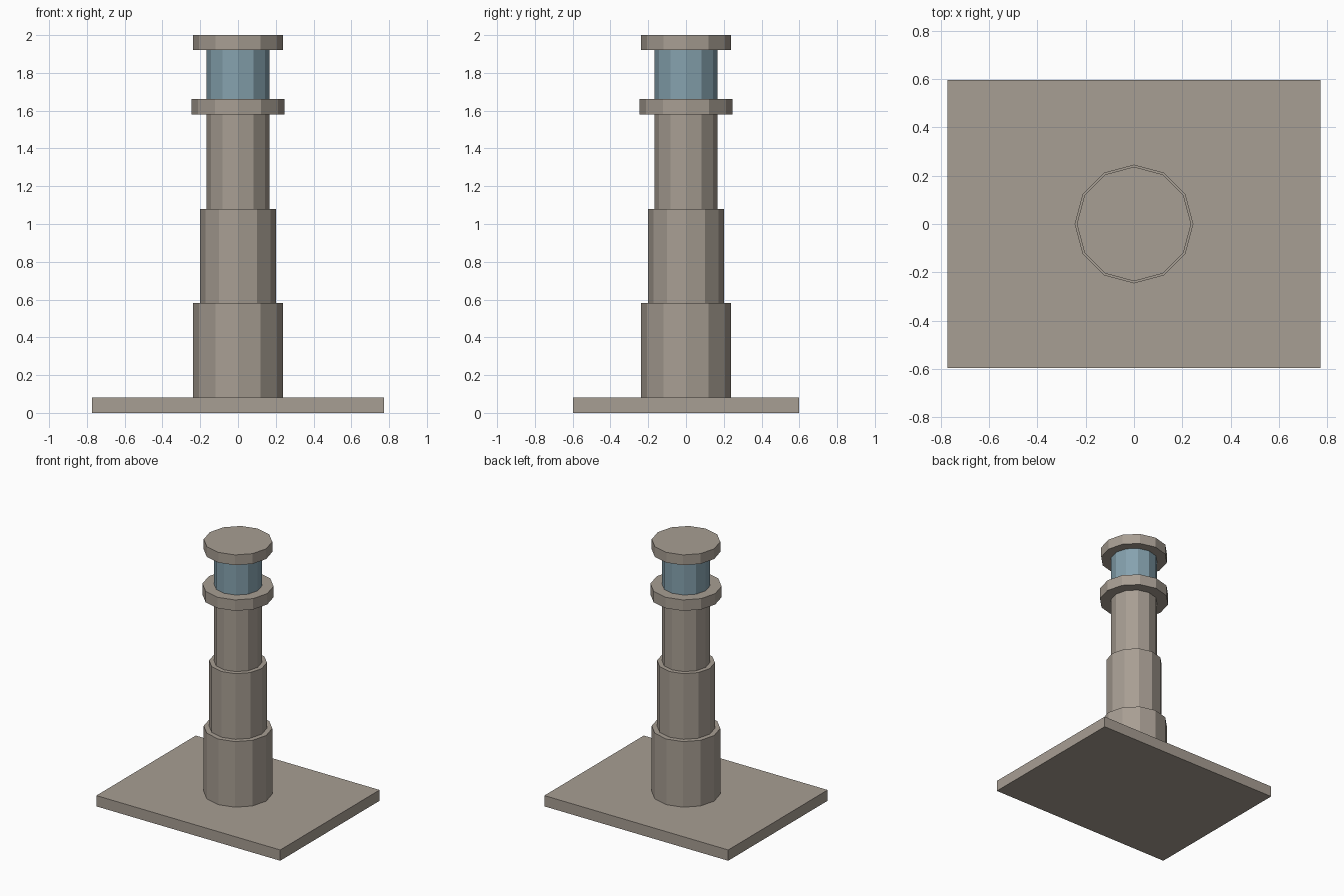
import bpy

cube = bpy.data.objects.get("Cube")
if cube:
    bpy.data.objects.remove(cube, do_unlink=True)


def material(name, rgb):
    mat = bpy.data.materials.new(name)
    mat.use_nodes = True
    colour = (*rgb, 1)
    mat.diffuse_color = colour
    mat.node_tree.nodes["Principled BSDF"].inputs["Base Color"].default_value = colour
    return mat


stone = material("warm grey stone", (0.39, 0.342, 0.292))
glass = material("blue grey glass", (0.235, 0.36, 0.425))


def finish(name, mat):
    obj = bpy.context.object
    obj.name = obj.data.name = name
    obj.data.materials.append(mat)


def drum(name, radius, bottom, top, mat=stone):
    """Flat-sided upright drum between two heights."""
    bpy.ops.mesh.primitive_cylinder_add(
        vertices=12, radius=radius, depth=top - bottom,
        location=(0, 0, (bottom + top) / 2))
    finish(name, mat)


# Rectangular ground slab
BASE = 0.082
bpy.ops.mesh.primitive_cube_add(size=1, location=(0, 0, BASE / 2))
slab = bpy.context.object
slab.scale = (1.546, 1.194, BASE)
bpy.ops.object.transform_apply(location=False, rotation=False, scale=True)
finish("base_slab", stone)

# Stepped tower, narrowing upward
STEP = 0.499
for i, (name, radius) in enumerate((("lower_tower", 0.237),
                                    ("middle_tower", 0.2),
                                    ("upper_tower", 0.166))):
    drum(name, radius, BASE + i * STEP, BASE + (i + 1) * STEP)

# Gallery, lantern room and roof
gallery = BASE + 3 * STEP
drum("gallery", 0.246, gallery, 1.662)
drum("lantern_room", 0.166, 1.662, 1.922, glass)
drum("roof_cap", 0.237, 1.922, 2)
